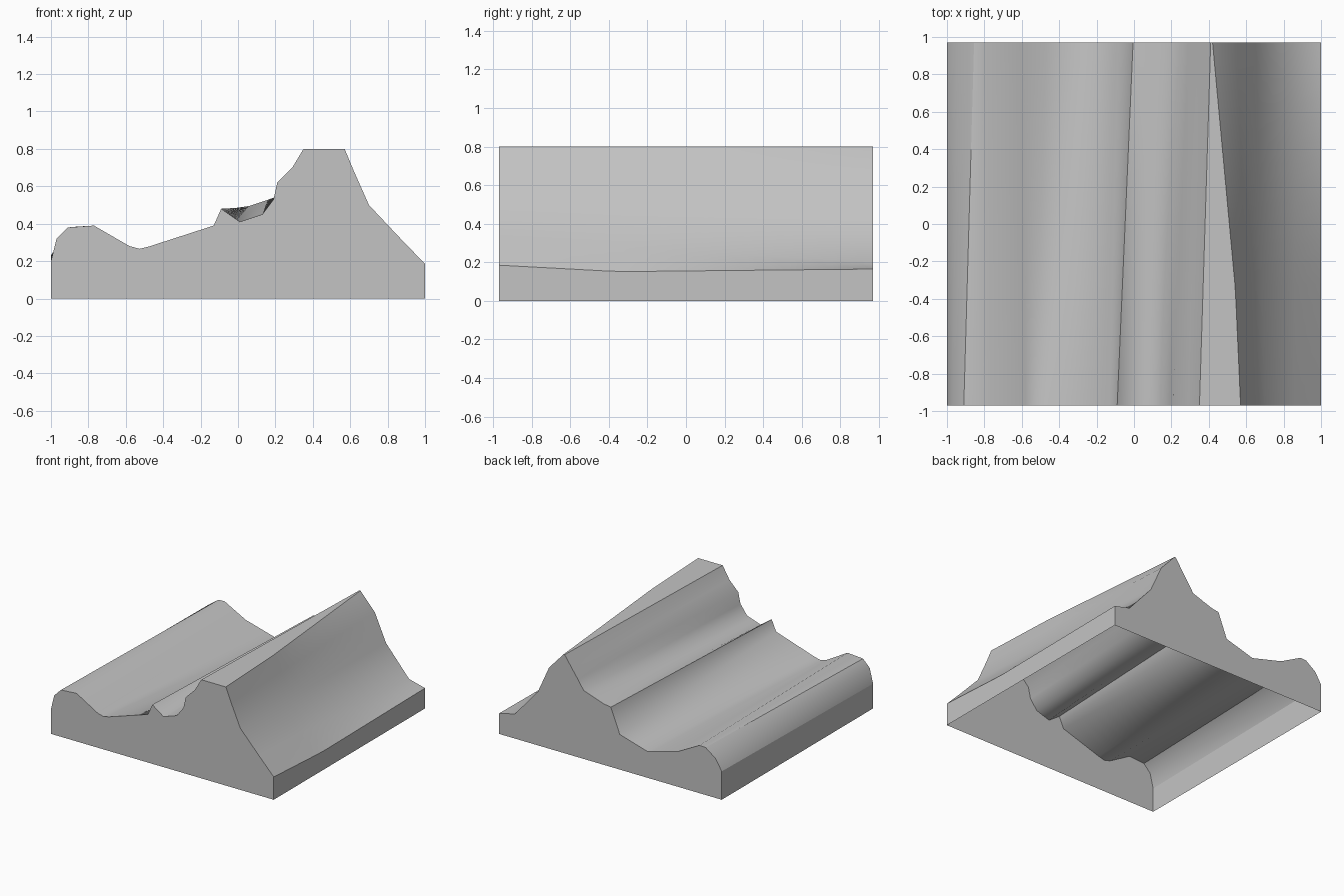
import bpy
import bmesh
from mathutils import Vector

cube = bpy.data.objects.get("Cube")
if cube:
    bpy.data.objects.remove(cube, do_unlink=True)

HALF_DEPTH = 0.97
ROWS = 18
RIDGES = {2, 8, 14, 15}  # profile points that run as crisp creases

# Matching cross-sections (x, z) of the front and back edges
FRONT = [(-1, .2), (-.97, .32), (-.91, .38), (-.77, .39), (-.58, .28),
         (-.525, .266), (-.47, .28), (-.13, .39), (-.09, .48), (.01, .41),
         (.13, .45), (.19, .53), (.21, .62), (.29, .7), (.35, .8),
         (.57, .8), (.62, .68), (.7, .5), (.86, .33), (1, .185)]
BACK = [(-1, .23), (-.945, .32), (-.855, .385), (-.8, .388), (-.61, .288),
        (-.47, .25), (-.335, .213), (-.085, .285), (-.005, .485), (.06, .495),
        (.15, .525), (.24, .556), (.29, .63), (.34, .7), (.41, .8),
        (.42, .8), (.55, .658), (.65, .436), (.857, .2), (1, .165)]

grey = bpy.data.materials.new("stone grey")
grey.use_nodes = True
colour = (0.55, 0.55, 0.55, 1)
grey.diffuse_color = colour
grey.node_tree.nodes["Principled BSDF"].inputs["Base Color"].default_value = colour


def finish(name, bm):
    mesh = bpy.data.meshes.new(name)
    bm.to_mesh(mesh)
    bm.free()
    mesh.materials.append(grey)
    obj = bpy.data.objects.new(name, mesh)
    bpy.context.collection.objects.link(obj)
    return obj


def section(t):
    """Blend the end profiles at t, from front to back."""
    y = HALF_DEPTH * (2 * t - 1)
    pts = [Vector((a[0], y, a[1])).lerp(Vector((b[0], y, b[1])), t)
           for a, b in zip(FRONT, BACK)]
    # The flat crest narrows faster and the right rim dips past this point
    bulge = min(t / .32, (1 - t) / .68)
    pts[15].x += .02 * bulge
    pts[-1].z -= .027 * bulge
    return pts


grid = [section(i / ROWS) for i in range(ROWS + 1)]

# Rolling ground surface
bm = bmesh.new()
verts = [[bm.verts.new(p) for p in row] for row in grid]
for low, high in zip(verts, verts[1:]):
    for i in range(len(low) - 1):
        face = bm.faces.new((low[i], low[i + 1], high[i + 1], high[i]))
        face.smooth = True
    for i in RIDGES:
        bm.edges.get((low[i], high[i])).smooth = False
finish("ground_surface", bm)

# Upright side walls, open underneath
bm = bmesh.new()
rim_sides = [grid[0], [row[-1] for row in grid],
             grid[-1][::-1], [row[0] for row in grid][::-1]]
for side in rim_sides:
    top = [bm.verts.new(p) for p in side]
    base = [bm.verts.new((p.x, p.y, 0)) for p in side]
    for i in range(len(side) - 1):
        bm.faces.new((base[i], base[i + 1], top[i + 1], top[i]))
finish("side_walls", bm)
